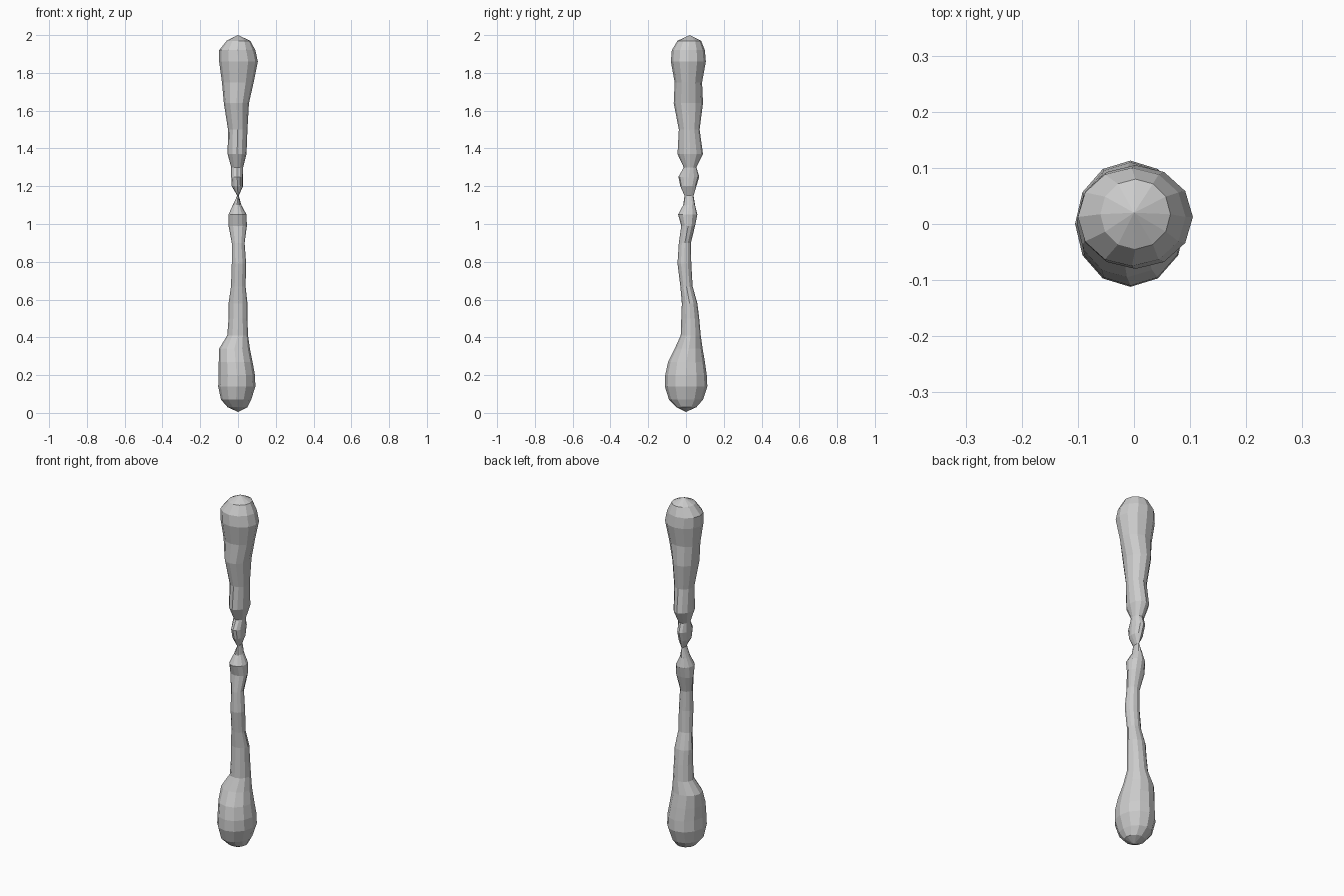
import bpy, bmesh, math

SIDES = 12
# Cross-sections: height, x min, x max, y min, y max
RINGS = [
    (0.03, -.055, .05, -.05, .055),
    (0.07, -.09, .07, -.09, .09),
    (0.14, -.105, .092, -.112, .113),
    (0.20, -.102, .09, -.11, .11),
    (0.27, -.102, .077, -.095, .10),
    (0.34, -.10, .063, -.06, .088),
    (0.41, -.057, .053, -.028, .078),
    (0.50, -.05, .05, -.025, .07),
    (0.58, -.05, .05, -.022, .06),
    (0.67, -.037, .04, -.03, .035),
    (0.79, -.033, .043, -.045, .028),
    (0.90, -.033, .035, -.038, .026),
    (0.99, -.05, .047, -.025, .048),
    (1.05, -.05, .045, -.042, .06),
    (1.10, -.028, .018, -.015, .048),
    (1.15, -.004, .004, -.008, .04),
    (1.20, -.033, .027, -.03, .055),
    (1.25, -.036, .027, -.04, .07),
    (1.30, -.036, .027, -.012, .055),
    (1.37, -.055, .045, -.045, .09),
    (1.50, -.053, .05, -.038, .072),
    (1.64, -.075, .058, -.065, .09),
    (1.75, -.085, .083, -.06, .085),
    (1.86, -.10, .105, -.08, .105),
    (1.92, -.10, .092, -.075, .10),
    (1.97, -.06, .065, -.045, .08),
]

bm = bmesh.new()


def ring(z, x0, x1, y0, y1):
    """Lopsided oval with its own half-width on each side."""
    cx, cy = (x0 + x1) / 2, (y0 + y1) / 2
    rx, ry = (x1 - x0) / 2, (y1 - y0) / 2
    verts = []
    for i in range(SIDES):
        a = 2 * math.pi * i / SIDES
        verts.append(bm.verts.new((cx + rx * math.cos(a), cy + ry * math.sin(a), z)))
    return verts


# Faceted shaft with a knob at each end, pinched at mid-height
loops = [ring(*r) for r in RINGS]
for lo, hi in zip(loops, loops[1:]):
    for i in range(SIDES):
        j = (i + 1) % SIDES
        bm.faces.new((lo[i], lo[j], hi[j], hi[i]))

# Pointed caps
bottom = bm.verts.new((0, 0, 0.005))
top = bm.verts.new((0, 0.02, 2.0))
for i in range(SIDES):
    j = (i + 1) % SIDES
    bm.faces.new((loops[0][j], loops[0][i], bottom))
    bm.faces.new((loops[-1][i], loops[-1][j], top))

bmesh.ops.recalc_face_normals(bm, faces=bm.faces)
mesh = bpy.data.meshes.new("double_ended_shaft")
bm.to_mesh(mesh)
bm.free()
shaft = bpy.data.objects.new("double_ended_shaft", mesh)
bpy.context.collection.objects.link(shaft)
